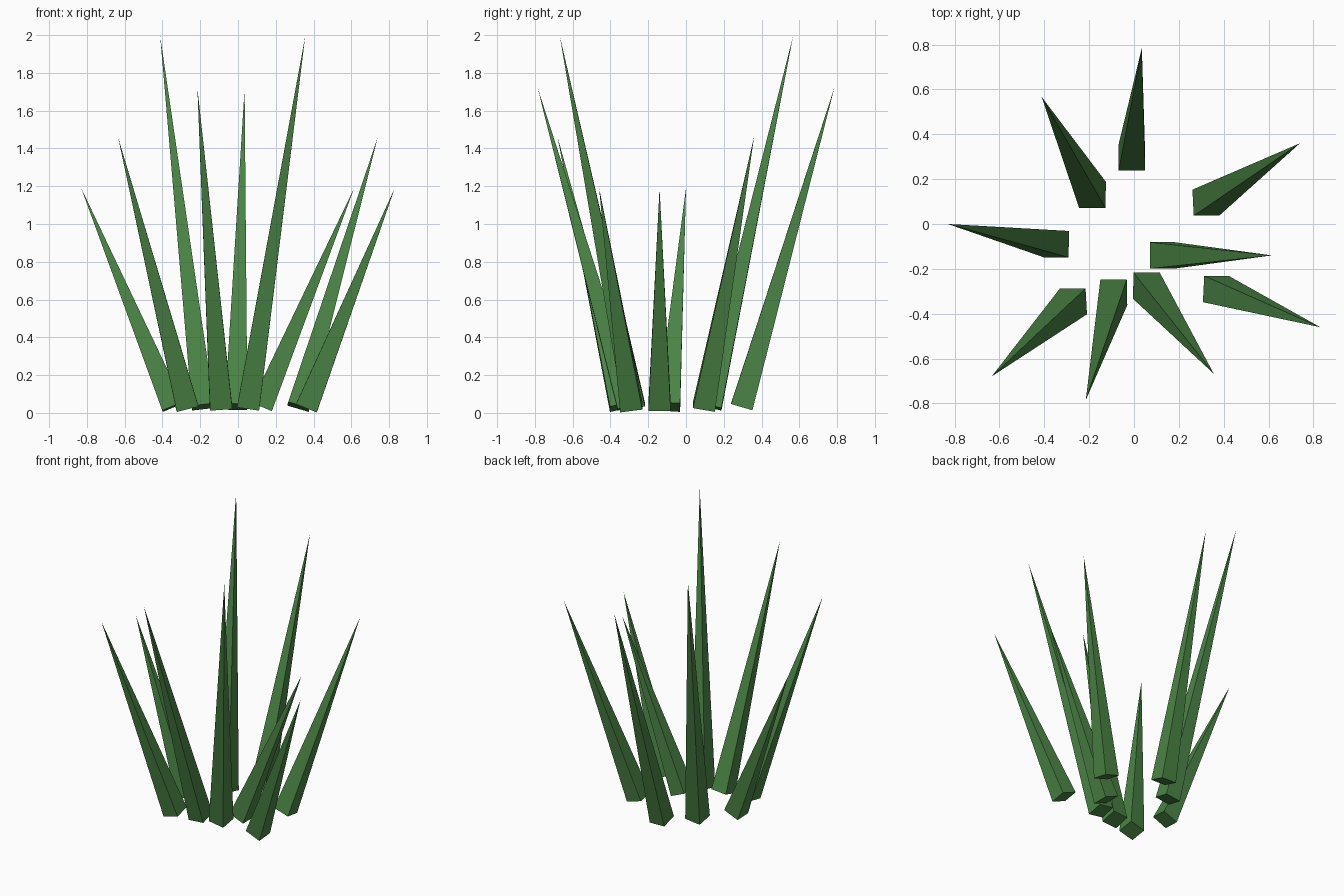
import bpy
import math
from mathutils import Euler, Vector

cube = bpy.data.objects.get("Cube")
if cube:
    bpy.data.objects.remove(cube, do_unlink=True)

# Leaf colour
green = bpy.data.materials.new("grass green")
green.use_nodes = True
colour = (0.07, 0.23, 0.06, 1)
green.diffuse_color = colour
green.node_tree.nodes["Principled BSDF"].inputs["Base Color"].default_value = colour

BASE_HEIGHT = 0.032
HALF_WIDTH = 0.059


def grass_blade(name, base, tip):
    """Four-sided spike, tilted about x then y so it points from base to tip."""
    start = Vector((*base, BASE_HEIGHT))
    axis = Vector(tip) - start
    d = axis.normalized()
    turn = Euler((-math.asin(d.y), math.atan2(d.x, d.z), 0)).to_matrix()
    h = HALF_WIDTH
    corners = [(-h, -h, 0), (h, -h, 0), (h, h, 0), (-h, h, 0), (0, 0, axis.length)]
    sides = [(i, (i + 1) % 4, 4) for i in range(4)]
    mesh = bpy.data.meshes.new(name)
    mesh.from_pydata([turn @ Vector(c) for c in corners], [], [(3, 2, 1, 0)] + sides)
    mesh.materials.append(green)
    blade = bpy.data.objects.new(name, mesh)
    blade.location = start
    bpy.context.collection.objects.link(blade)


# Base centre and tip of each blade in the tuft
blades = {
    "back_blade": ((-0.01, 0.295), (0.035, 0.785, 1.72)),
    "back_right_blade": ((-0.185, 0.13), (-0.412, 0.567, 1.995)),
    "back_left_blade": ((0.32, 0.095), (0.74, 0.36, 1.46)),
    "right_blade": ((-0.345, -0.09), (-0.83, 0.0, 1.19)),
    "left_inner_blade": ((0.125, -0.14), (0.615, -0.14, 1.19)),
    "left_outer_blade": ((0.365, -0.29), (0.83, -0.46, 1.19)),
    "front_right_blade": ((-0.27, -0.345), (-0.635, -0.68, 1.46)),
    "front_blade": ((-0.09, -0.305), (-0.215, -0.785, 1.72)),
    "front_left_blade": ((0.055, -0.275), (0.356, -0.668, 1.995)),
}
for name, (base, tip) in blades.items():
    grass_blade(name, base, tip)
